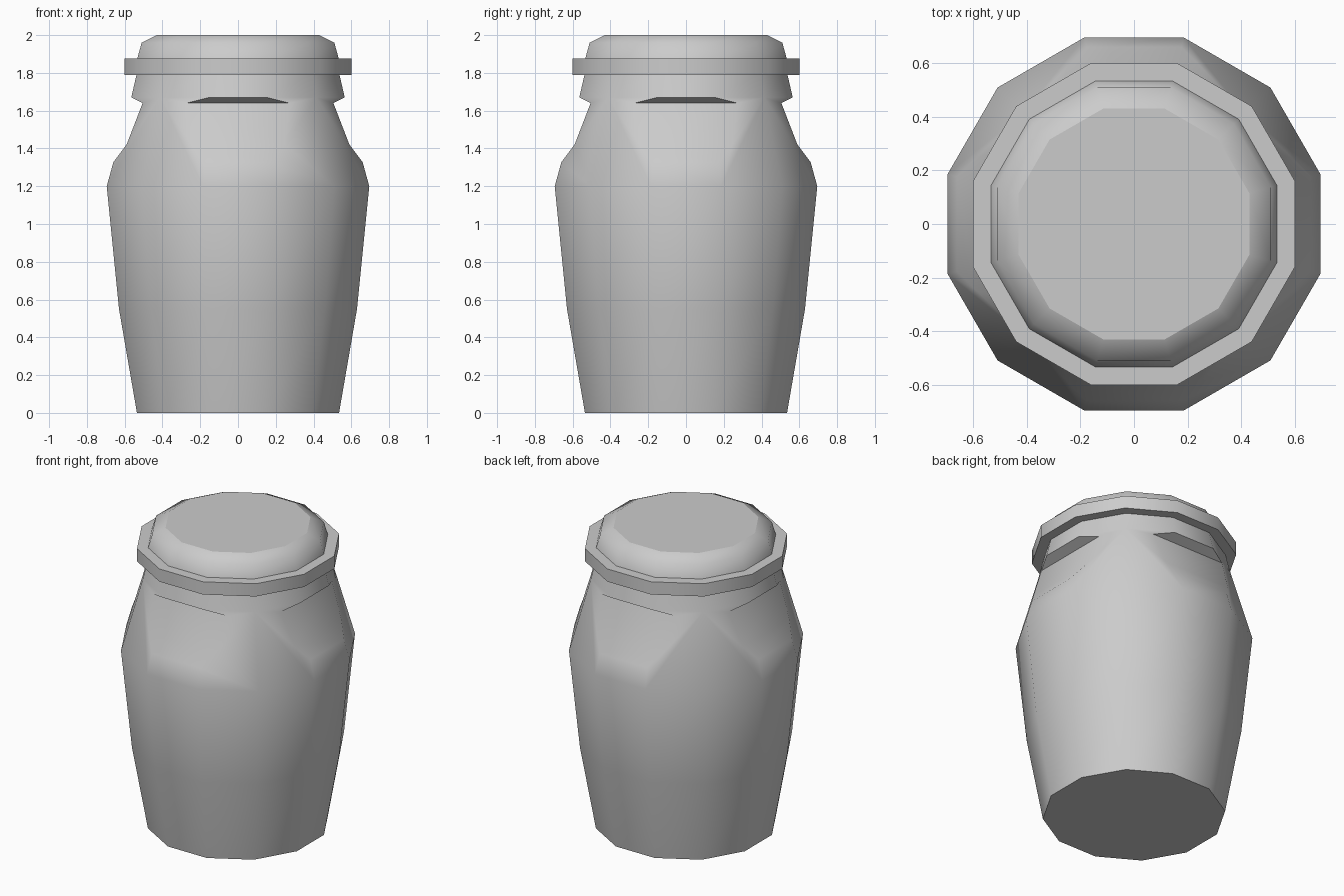
import bpy
import bmesh
from math import cos, sin, pi, radians

if "Cube" in bpy.data.objects:
    bpy.data.objects.remove(bpy.data.objects["Cube"])

SIDES = 12

grey = bpy.data.materials.new("plain_grey")
grey.use_nodes = True
colour = (0.6, 0.6, 0.6, 1)
grey.diffuse_color = colour
grey.node_tree.nodes["Principled BSDF"].inputs["Base Color"].default_value = colour


def finish(name, bm):
    bmesh.ops.recalc_face_normals(bm, faces=bm.faces)
    mesh = bpy.data.meshes.new(name)
    bm.to_mesh(mesh)
    bm.free()
    mesh.materials.append(grey)
    obj = bpy.data.objects.new(name, mesh)
    bpy.context.collection.objects.link(obj)
    return obj


def turned(name, profile, sharp_rings=()):
    """Closed twelve-sided solid; profile holds (half width across flats, height)."""
    bm = bmesh.new()
    rings = []
    for flat, z in profile:
        r = flat / cos(pi / SIDES)
        angles = [2 * pi * (i + 0.5) / SIDES for i in range(SIDES)]
        rings.append([bm.verts.new((r * cos(a), r * sin(a), z)) for a in angles])
    for low, high in zip(rings, rings[1:]):
        for i in range(SIDES):
            j = (i + 1) % SIDES
            bm.faces.new((low[i], low[j], high[j], high[i]))
    bm.faces.new(rings[0][::-1])
    bm.faces.new(rings[-1])
    for face in bm.faces:
        face.smooth = True
    for k in sharp_rings:
        for i in range(SIDES):
            bm.edges.get((rings[k][i], rings[k][(i + 1) % SIDES])).smooth = False
    return finish(name, bm)


def activate(obj):
    bpy.ops.object.select_all(action="DESELECT")
    obj.select_set(True)
    bpy.context.view_layer.objects.active = obj


# Jar body with sloping shoulders
body = turned("jar_body", [(0.535, 0), (0.63, 0.55), (0.695, 1.2),
                           (0.565, 1.67), (0.535, 1.8)])

# Four grip recesses cut into the shoulders
recess = [(0.565, 1.67), (0.505, 1.64), (0.59, 1.42), (0.665, 1.32),
          (0.8, 1.2), (0.8, 1.67)]
for turn in range(4):
    bm = bmesh.new()
    face = bm.faces.new([bm.verts.new((x, -0.36, z)) for x, z in recess])
    side = bmesh.ops.extrude_face_region(bm, geom=[face])["geom"]
    bmesh.ops.translate(bm, vec=(0, 0.72, 0),
                        verts=[v for v in side if isinstance(v, bmesh.types.BMVert)])
    cutter = finish("grip_cutter", bm)
    cutter.rotation_euler.z = turn * pi / 2
    cutter.hide_render = True
    bpy.context.view_layer.update()
    activate(body)
    cut = body.modifiers.new("grip_recess", "BOOLEAN")
    cut.operation = "DIFFERENCE"
    cut.solver = "EXACT"
    cut.object = cutter
    bpy.ops.object.modifier_apply(modifier=cut.name)
    bpy.data.objects.remove(cutter)

activate(body)
bpy.ops.object.shade_smooth_by_angle(angle=radians(40))

# Lid rim and domed lid top
turned("lid_rim", [(0.6, 1.79), (0.6, 1.875)], sharp_rings=(0, 1))
turned("lid_top", [(0.535, 1.87), (0.51, 1.96), (0.43, 2.0)], sharp_rings=(0, 2))
